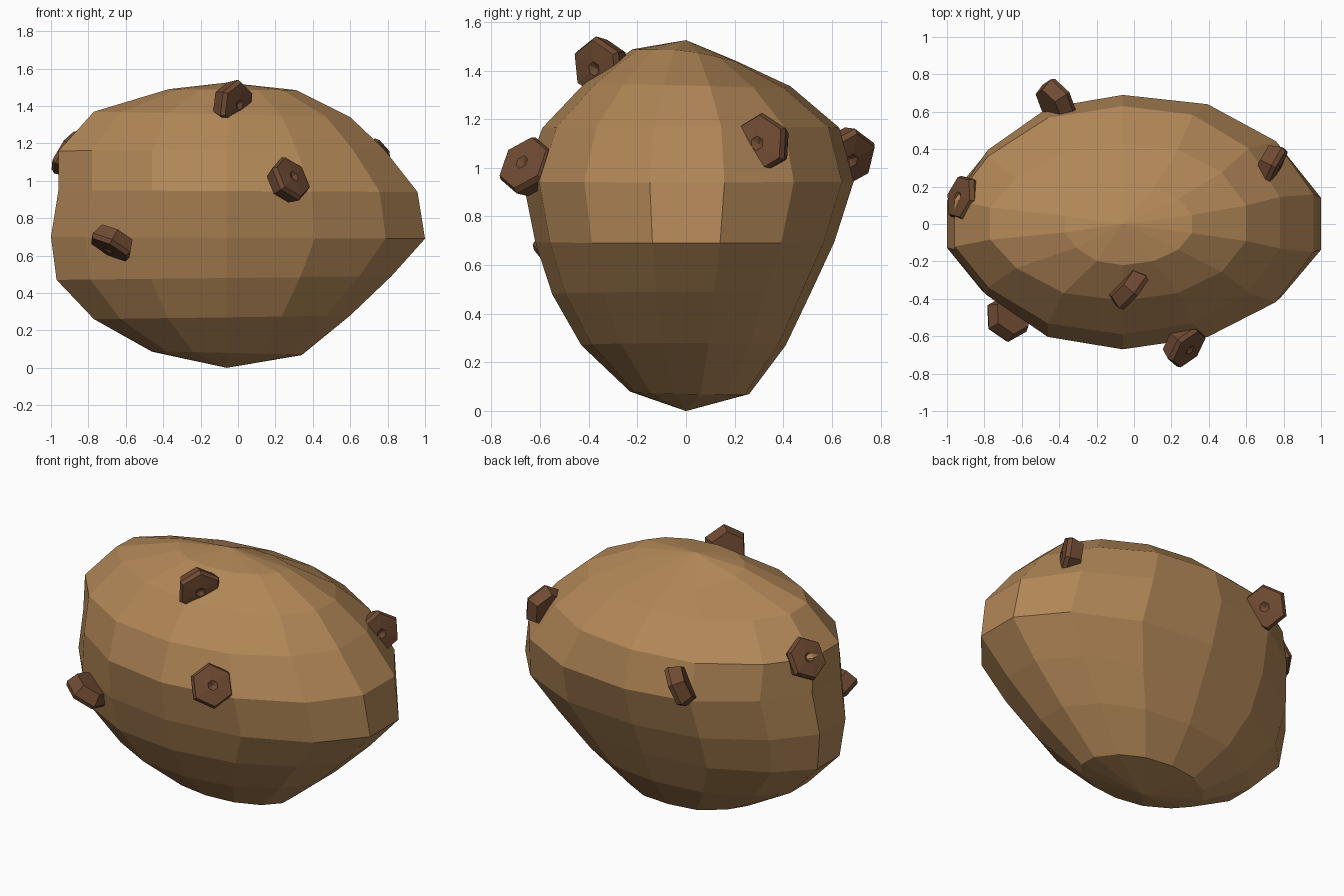
import bpy, bmesh
from math import sin, cos, pi
from mathutils import Vector

if "Cube" in bpy.data.objects:
    bpy.data.objects.remove(bpy.data.objects["Cube"])


def material(name, rgb):
    m = bpy.data.materials.new(name)
    m.diffuse_color = (*rgb, 1)
    m.use_nodes = True
    m.node_tree.nodes["Principled BSDF"].inputs["Base Color"].default_value = m.diffuse_color
    return m


def finish(name, bm, mat):
    bmesh.ops.recalc_face_normals(bm, faces=bm.faces)
    me = bpy.data.meshes.new(name)
    bm.to_mesh(me)
    bm.free()
    me.materials.append(mat)
    ob = bpy.data.objects.new(name, me)
    bpy.context.collection.objects.link(ob)
    return ob


def loft(bm, rings):
    # joins successive rings with quads
    for a, b in zip(rings, rings[1:]):
        n = len(a)
        for i in range(n):
            bm.faces.new((a[i], a[(i + 1) % n], b[(i + 1) % n], b[i]))


def fan(bm, ring, tip):
    for i in range(len(ring)):
        bm.faces.new((ring[i], ring[(i + 1) % len(ring)], tip))


skin = material("skin", (0.44, 0.24, 0.095))
bud = material("bud", (0.16, 0.07, 0.033))

# potato body: 14 sided rings; z left, z right, z drop at back,
# x left, x right, y front, y back
CX, N = -0.06, 14
profile = [
    (0.09, 0.07, 0.01, -0.46, 0.34, -0.23, 0.26),
    (0.26, 0.28, 0.00, -0.77, 0.60, -0.43, 0.41),
    (0.47, 0.49, 0.00, -0.97, 0.82, -0.55, 0.51),
    (0.70, 0.69, 0.00, -1.00, 1.00, -0.62, 0.61),
    (0.95, 0.94, 0.00, -0.96, 0.96, -0.67, 0.69),
    (1.16, 1.17, 0.00, -0.96, 0.78, -0.59, 0.63),
    (1.37, 1.34, 0.02, -0.77, 0.60, -0.41, 0.43),
    (1.49, 1.485, 0.05, -0.37, 0.31, -0.22, 0.21),
]
bm = bmesh.new()
rings = []
for zl, zr, drop, xl, xr, yf, yb in profile:
    ring = []
    for i in range(N):
        a = pi / 2 + 2 * pi * i / N
        c, s = cos(a), sin(a)
        x = CX + c / 0.975 * ((xr - CX) if c > 0 else (CX - xl))
        y = s * (yb if s > 0 else -yf)
        if c < -0.6:            # left end is a little pinched
            y *= 0.92
        elif c > 0.1 and s > 0:  # back right is a little fuller
            y *= 1.03
        z = zl + (zr - zl) * (c + 1) / 2 - drop * max(s, 0) * (1.5 if c < -0.1 else 1)
        ring.append(bm.verts.new((x, y, z)))
    rings.append(ring)
loft(bm, rings)
fan(bm, rings[0], bm.verts.new((CX, 0, 0)))
fan(bm, rings[-1], bm.verts.new((CX, 0, 1.525)))
finish("potato_body", bm, skin)

# eye buds: hexagonal knobs half sunk in the skin; centre and facing direction
buds = [
    ((0.265, -0.645, 1.00), (0.65, -0.55, 0.45)),
    ((-0.42, 0.655, 1.05), (0.75, 0.50, -0.40)),
    ((-0.67, -0.50, 0.67), (-0.45, -0.25, -0.85)),
    ((-0.03, -0.345, 1.415), (0.74, -0.62, -0.15)),
    ((-0.90, 0.135, 1.14), (-0.80, 0.20, 0.50)),
    ((0.73, 0.315, 1.095), (0.88, -0.44, 0.12)),
]
section = [(0.105, -0.05), (0.130, 0.02), (0.118, 0.045), (0.03, 0.052)]
for k, (centre, facing) in enumerate(buds):
    bm = bmesh.new()
    rings = [[bm.verts.new((r * cos(pi * i / 3 + pi / 6), r * sin(pi * i / 3 + pi / 6), h))
              for i in range(6)] for r, h in section]
    loft(bm, rings)
    fan(bm, rings[0], bm.verts.new((0, 0, -0.05)))
    fan(bm, rings[-1], bm.verts.new((0, 0, 0.035)))
    ob = finish(f"eye_bud_{k + 1}", bm, bud)
    ob.location = centre
    ob.rotation_mode = 'QUATERNION'
    ob.rotation_quaternion = Vector(facing).to_track_quat('Z', 'Y')
